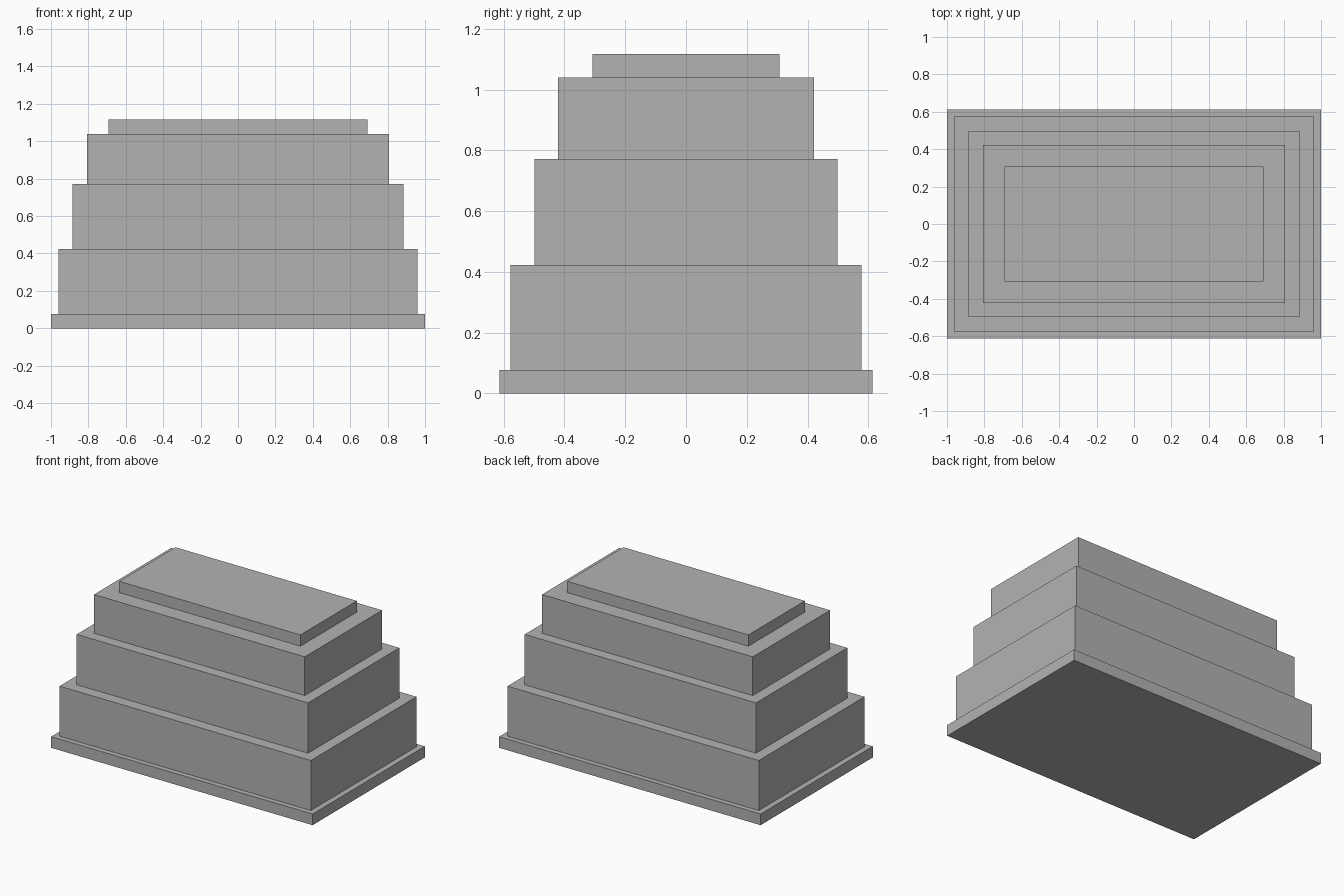
import bpy

if "Cube" in bpy.data.objects:
    bpy.data.objects.remove(bpy.data.objects["Cube"])

# Single grey finish shared by every tier
grey = bpy.data.materials.new("grey")
grey.diffuse_color = (0.45, 0.45, 0.45, 1.0)
grey.use_nodes = True
grey.node_tree.nodes["Principled BSDF"].inputs["Base Color"].default_value = grey.diffuse_color


def box(name, half_x, half_y, z0, z1):
    """Axis-aligned block centred on the z axis, from z0 up to z1."""
    bpy.ops.mesh.primitive_cube_add(size=2, location=(0, 0, (z0 + z1) / 2))
    ob = bpy.context.object
    ob.name = ob.data.name = name
    ob.scale = (half_x, half_y, (z1 - z0) / 2)
    bpy.ops.object.transform_apply(location=False, rotation=False, scale=True)
    ob.data.materials.append(grey)
    return ob


# Stepped tiers, bottom to top: name, half width, half depth, top height
tiers = [
    ("base_plinth", 1.0, 0.613, 0.077),
    ("lower_tier", 0.961, 0.577, 0.423),
    ("middle_tier", 0.885, 0.498, 0.771),
    ("upper_tier", 0.806, 0.422, 1.039),
    ("top_slab", 0.693, 0.308, 1.117),
]

z = 0.0
for name, half_x, half_y, top in tiers:
    box(name, half_x, half_y, z, top)
    z = top
